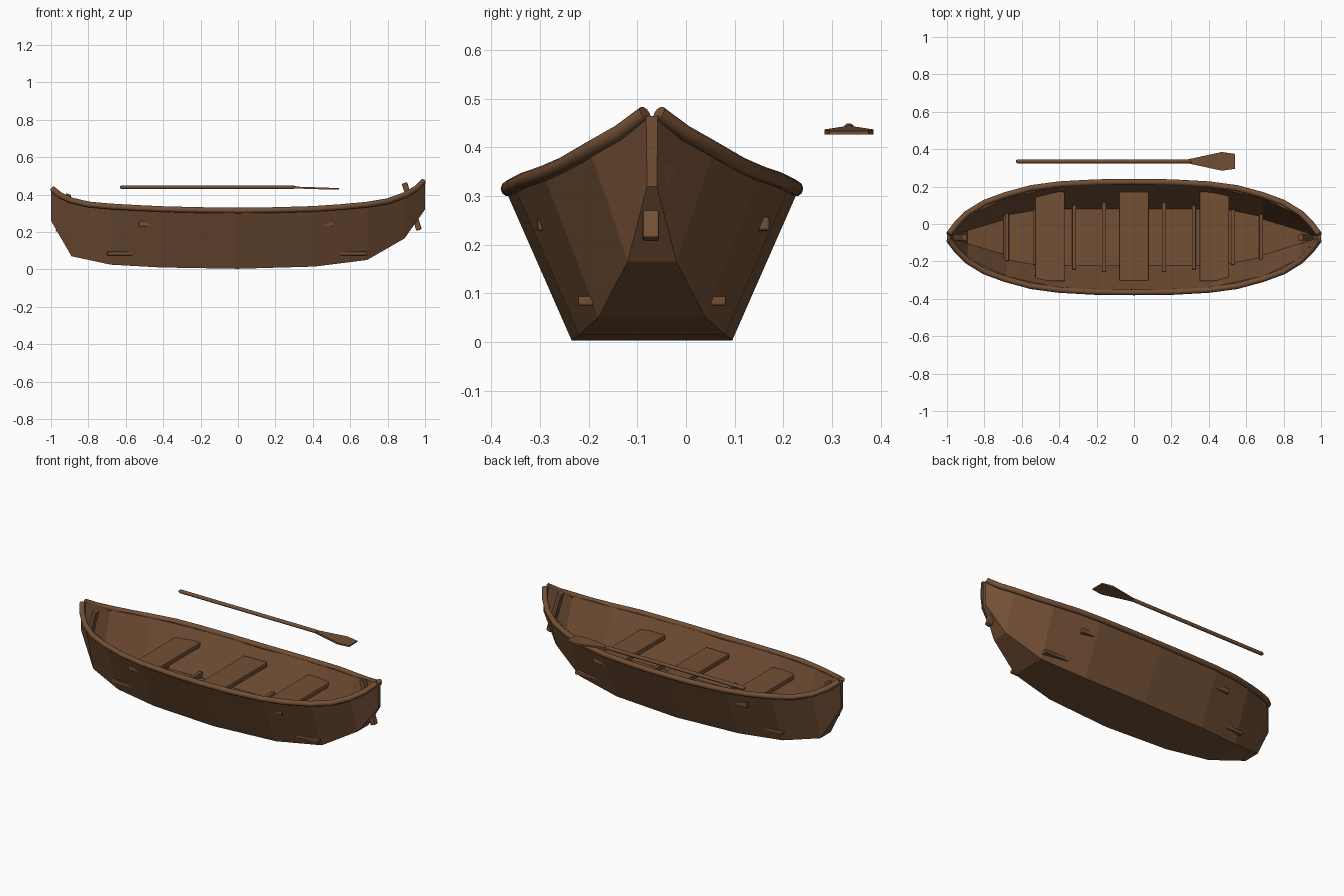
import bpy, bmesh, math
from mathutils import Vector

if "Cube" in bpy.data.objects:
    bpy.data.objects.remove(bpy.data.objects["Cube"])

CY = -0.07  # centre line of the boat

wood = bpy.data.materials.new("brown wood")
wood.diffuse_color = (0.17, 0.079, 0.036, 1)
wood.use_nodes = True
wood.node_tree.nodes["Principled BSDF"].inputs["Base Color"].default_value = wood.diffuse_color


def finish(name, bm, smooth=False):
    bmesh.ops.recalc_face_normals(bm, faces=bm.faces)
    me = bpy.data.meshes.new(name)
    bm.to_mesh(me)
    bm.free()
    me.materials.append(wood)
    ob = bpy.data.objects.new(name, me)
    bpy.context.collection.objects.link(ob)
    if smooth:
        bpy.context.view_layer.objects.active = ob
        ob.select_set(True)
        bpy.ops.object.shade_smooth_by_angle(angle=math.radians(40))
        ob.select_set(False)
    return ob


def loft(name, rings, smooth=False):
    bm = bmesh.new()
    vs = [[bm.verts.new(p) for p in r] for r in rings]
    n = len(rings[0])
    for a, b in zip(vs, vs[1:]):
        for i in range(n):
            bm.faces.new((a[i], a[(i + 1) % n], b[(i + 1) % n], b[i]))
    bm.faces.new(vs[0])
    bm.faces.new(vs[-1])
    return finish(name, bm, smooth)


def box(name, loc, size, bevel=0.004, tilt=0):
    bm = bmesh.new()
    bmesh.ops.create_cube(bm, size=1)
    for v in bm.verts:
        v.co = Vector(v.co) * Vector(size)
    if bevel:
        bmesh.ops.bevel(bm, geom=bm.edges[:], offset=bevel, segments=2,
                        profile=0.5, affect='EDGES')
    ob = finish(name, bm)
    ob.location = loc
    ob.rotation_euler.y = tilt
    return ob


# Hull stations: x, bottom z, bottom half width, top z, top half width
stations = [
    (-1.0, 0.26, 0.010, 0.425, 0.012), (-0.89, 0.07, 0.050, 0.365, 0.128),
    (-0.68, 0.025, 0.112, 0.335, 0.225), (-0.41, 0.01, 0.150, 0.317, 0.283),
    (0.0, 0.003, 0.165, 0.310, 0.300), (0.41, 0.015, 0.150, 0.320, 0.283),
    (0.69, 0.05, 0.110, 0.345, 0.223), (0.89, 0.165, 0.050, 0.395, 0.128),
    (1.0, 0.32, 0.010, 0.465, 0.012)]
T = 0.015  # plank thickness


def section(x, zb, wb, zt, wt):
    end = abs(x) > 0.95
    xi = x * 0.98 if end else x
    bi, ti = max(wb - T, 0.004), max(wt - T, 0.005)
    return [(x, CY - wt, zt), (x, CY - wb, zb), (x, CY + wb, zb), (x, CY + wt, zt),
            (xi, CY + ti, zt), (xi, CY + bi, zb + T), (xi, CY - bi, zb + T),
            (xi, CY - ti, zt)]


bm = bmesh.new()
rings = [[bm.verts.new(p) for p in section(*s)] for s in stations]
for a, b in zip(rings, rings[1:]):
    for i in range(8):
        j = (i + 1) % 8
        bm.faces.new((a[i], a[j], b[j], b[i]))
for r in (rings[0], rings[-1]):
    bm.faces.new(r[:4])       # outer stem face
    bm.faces.new(r[4:])       # inner stem face
    bm.faces.new((r[0], r[3], r[4], r[7]))
finish("hull", bm)

# Rounded gunwale rails: x, half width, height
rail = [(-0.99, 0.014, 0.428), (-0.95, 0.068, 0.396), (-0.89, 0.128, 0.368),
        (-0.8, 0.183, 0.347), (-0.69, 0.224, 0.337), (-0.55, 0.262, 0.329),
        (-0.4, 0.282, 0.322), (-0.2, 0.293, 0.317), (0, 0.295, 0.315),
        (0.2, 0.293, 0.317), (0.4, 0.282, 0.323), (0.55, 0.262, 0.333),
        (0.69, 0.224, 0.346), (0.8, 0.183, 0.364), (0.89, 0.128, 0.396),
        (0.95, 0.068, 0.430), (0.99, 0.014, 0.470)]
for side, label in ((1, "left"), (-1, "right")):
    pts = [Vector((x, CY + side * w, z)) for x, w, z in rail]
    loops = []
    for i, p in enumerate(pts):
        t = (pts[min(i + 1, len(pts) - 1)] - pts[max(i - 1, 0)]).normalized()
        u = t.cross(Vector((0, 0, 1))).normalized()
        v = u.cross(t)
        loops.append([p + 0.016 * (math.cos(a) * u + math.sin(a) * v)
                      for a in [k * math.tau / 10 for k in range(10)]])
    loft(label + "_gunwale", loops, True)

# Floor board and cross ribs
box("floor_board", (-0.005, CY, 0.085), (1.39, 0.304, 0.02))
for x, half in ((0.16, 0.185), (0.32, 0.172), (0.53, 0.148), (0.68, 0.127)):
    for s in (-1, 1):
        box("floor_rib", (s * x, CY, 0.105), (0.022, 2 * half, 0.035), 0.003)

# Three bench seats
for x in (-0.45, 0.0, 0.43):
    box("bench_seat", (x, CY + 0.003, 0.243), (0.158, 0.478, 0.03), 0.006)


# Slanted posts at bow and stern
def post(name, top, bottom):
    dx, dz = top[0] - bottom[0], top[1] - bottom[1]
    box(name, ((top[0] + bottom[0]) / 2, CY - 0.002, (top[1] + bottom[1]) / 2),
        (0.03, 0.034, math.hypot(dx, dz)), 0.005, math.atan2(dx, dz))


post("bow_post", (0.89, 0.462), (0.968, 0.21))
post("stern_post", (-0.905, 0.402), (-0.962, 0.20))

# Oar: round shaft and flat blade
OY, OZ = 0.335, 0.439
loft("oar_shaft", [[(x, OY + r * math.cos(k * math.tau / 10), OZ + r * math.sin(k * math.tau / 10))
                    for k in range(10)]
                   for x, r in ((-0.63, 0.006), (-0.622, 0.011), (-0.6, 0.011),
                                (0.29, 0.011), (0.31, 0.006))], True)
loft("oar_blade", [[(x, OY - w, z - h), (x, OY + w, z - h), (x, OY + w, z + h), (x, OY - w, z + h)]
                   for x, w, z, h in ((0.29, 0.011, 0.438, 0.005), (0.47, 0.05, 0.432, 0.005),
                                      (0.54, 0.04, 0.43, 0.004))])
